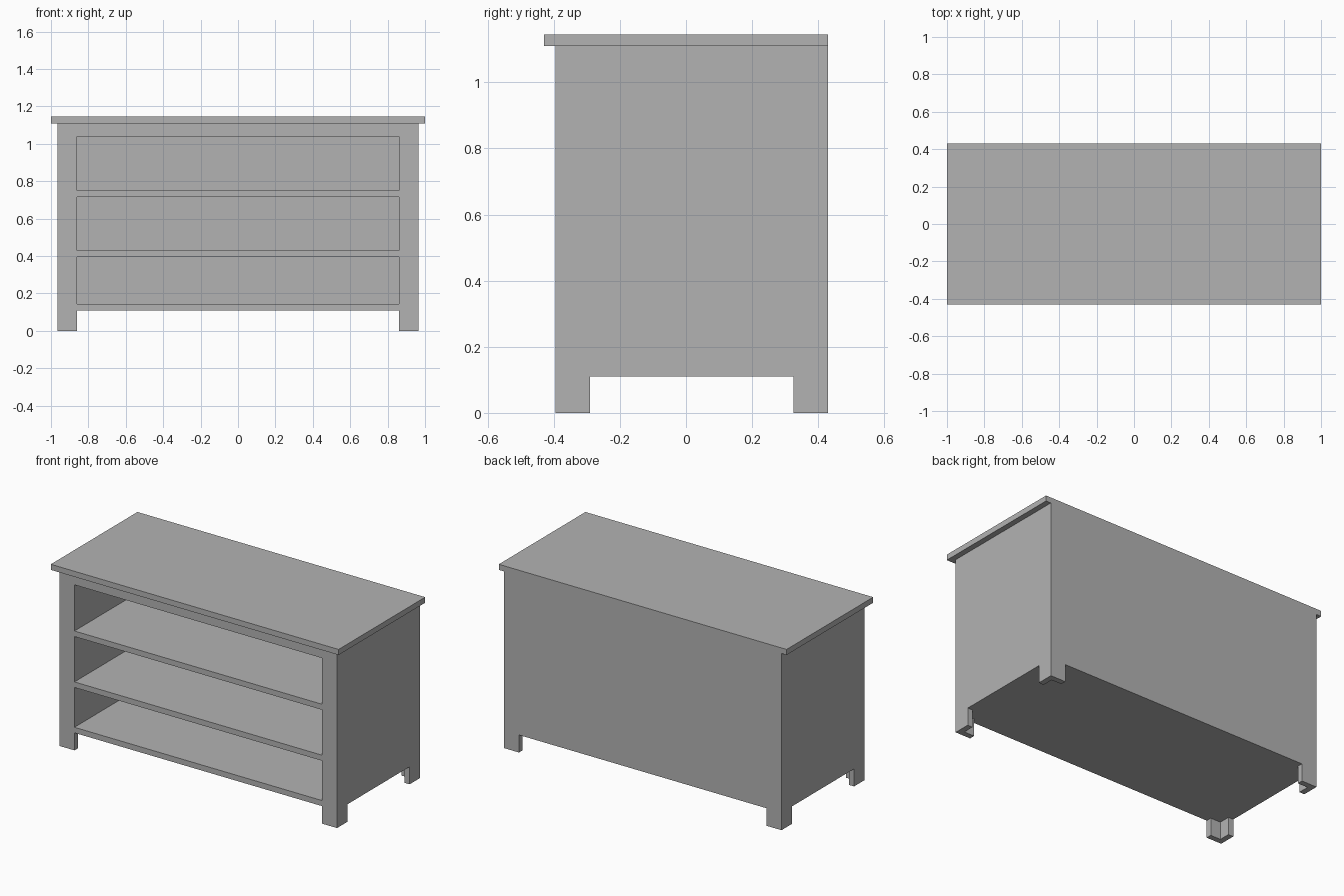
import bpy
import bmesh

cube = bpy.data.objects.get("Cube")
if cube:
    bpy.data.objects.remove(cube, do_unlink=True)

# Single plain grey finish
GREY = (0.45, 0.45, 0.45, 1.0)
grey = bpy.data.materials.new("plain_grey")
grey.use_nodes = True
grey.diffuse_color = GREY
grey.node_tree.nodes["Principled BSDF"].inputs["Base Color"].default_value = GREY

# Main dimensions
OUT_X, IN_X = 0.965, 0.86        # outer side and opening edge
FRONT, BACK = -0.395, 0.43       # body depth
BOARD = 0.035                    # board thickness
BASE, BODY_TOP, TOP = 0.11, 1.11, 1.145
LEG = OUT_X - IN_X


def prism(name, outline, z0, z1):
    """Extrude a floor-plan outline from z0 up to z1."""
    bm = bmesh.new()
    face = bm.faces.new([bm.verts.new((x, y, z0)) for x, y in outline])
    grown = bmesh.ops.extrude_face_region(bm, geom=[face])["geom"]
    verts = [g for g in grown if isinstance(g, bmesh.types.BMVert)]
    bmesh.ops.translate(bm, verts=verts, vec=(0, 0, z1 - z0))
    bmesh.ops.recalc_face_normals(bm, faces=bm.faces)
    mesh = bpy.data.meshes.new(name)
    bm.to_mesh(mesh)
    bm.free()
    mesh.materials.append(grey)
    obj = bpy.data.objects.new(name, mesh)
    bpy.context.collection.objects.link(obj)
    return obj


def board(name, x0, x1, y0, y1, z0, z1):
    return prism(name, [(x0, y0), (x1, y0), (x1, y1), (x0, y1)], z0, z1)


# Overhanging top, flush at the back
board("top_board", -1, 1, -BACK, BACK, BODY_TOP, TOP)

# Back panel between the sides
board("back_panel", -IN_X, IN_X, BACK - BOARD, BACK, BASE, BODY_TOP)

# Bottom board, two shelves and the upper rail
for name, z0, z1 in (("bottom_board", BASE, 0.145),
                     ("lower_shelf", 0.395, 0.43),
                     ("upper_shelf", 0.715, 0.75),
                     ("top_rail", 1.04, BODY_TOP)):
    board(name, -IN_X, IN_X, FRONT, BACK - BOARD, z0, z1)

# Sides and L-shaped corner legs
for side, sx in (("left", 1), ("right", -1)):
    board(side + "_side", sx * IN_X, sx * OUT_X, FRONT, BACK, BASE, BODY_TOP)
    for end, corner_y, dy in (("front", FRONT, 1), ("back", BACK, -1)):
        plan = [(0, 0), (LEG, 0), (LEG, BOARD), (BOARD, BOARD), (BOARD, LEG), (0, LEG)]
        outline = [(sx * (OUT_X - u), corner_y + dy * v) for u, v in plan]
        prism(f"{end}_{side}_leg", outline, 0, BASE)
